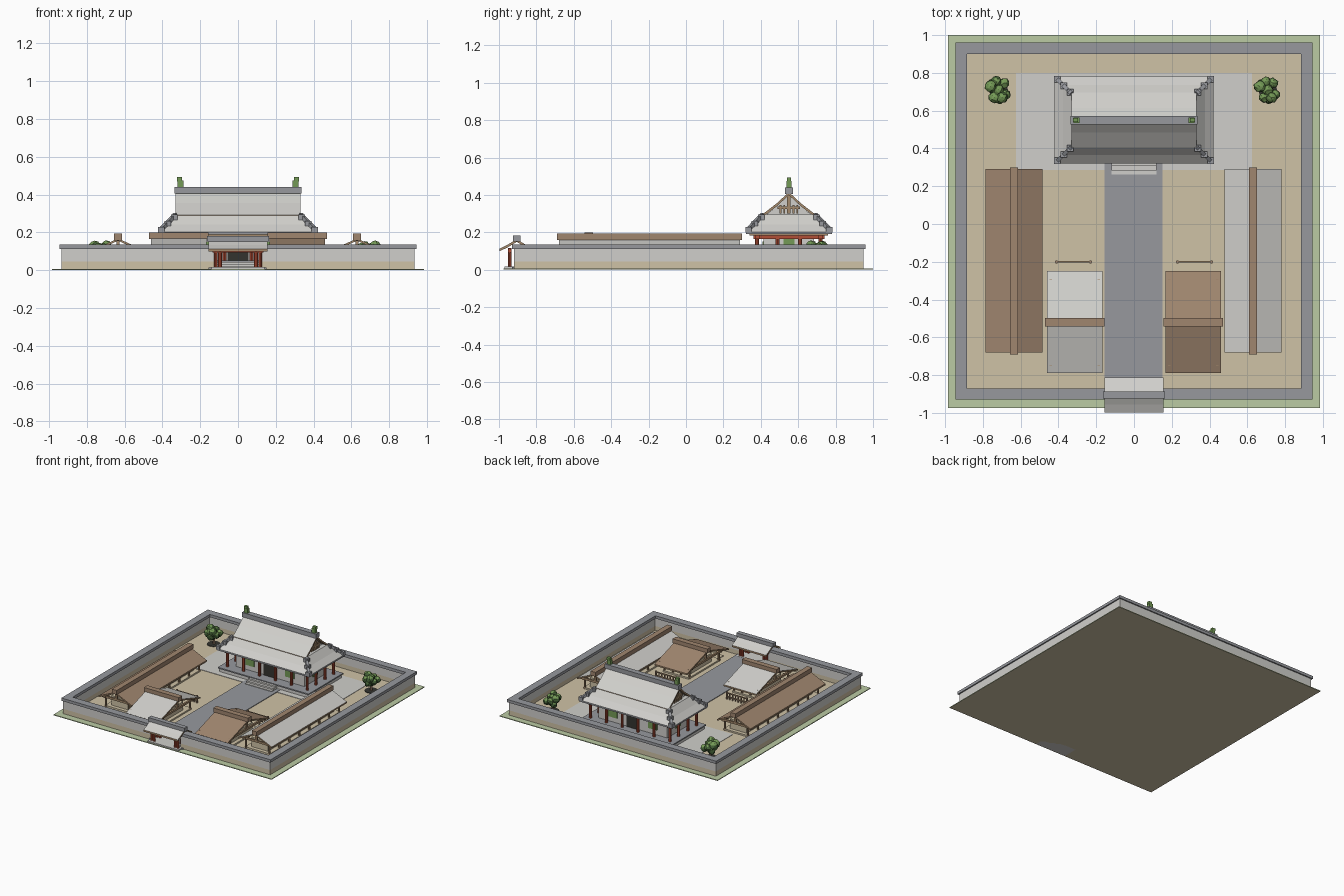
import bpy, bmesh, math, random
from mathutils import Vector

cube = bpy.data.objects.get("Cube")
if cube:
    bpy.data.objects.remove(cube, do_unlink=True)
random.seed(4)


def material(name, hexcode):
    rgb = [int(hexcode[i:i + 2], 16) / 255 for i in (0, 2, 4)]
    col = [((c + 0.055) / 1.055) ** 2.4 for c in rgb] + [1]
    m = bpy.data.materials.new(name)
    m.use_nodes = True
    m.diffuse_color = col
    bsdf = next(n for n in m.node_tree.nodes if n.type == 'BSDF_PRINCIPLED')
    bsdf.inputs["Base Color"].default_value = col
    return m


GRASS = material("pale_grass", "BBCBA3")
SAND = material("sand", "CFC2A6")
STONE = material("grey_stone", "97999E")
TILE = material("light_tile", "D0CFCB")
BROWN = material("brown_roof", "A0866F")
BEAM = material("timber", "A58A6C")
RED = material("red_paint", "B24E36")
JADE = material("jade_green", "749A56")
LEAF = material("dark_leaf", "48673A")
DARK = material("dark_door", "34342F")


def finish(name, bm, mats, rule=None):
    bmesh.ops.recalc_face_normals(bm, faces=bm.faces)
    bm.normal_update()
    if rule:
        for f in bm.faces:
            f.material_index = rule(f)
    me = bpy.data.meshes.new(name)
    bm.to_mesh(me)
    bm.free()
    for m in mats:
        me.materials.append(m)
    ob = bpy.data.objects.new(name, me)
    bpy.context.collection.objects.link(ob)
    return ob


def box(name, x, y, z, mats, rule=None):
    """Box from (low, high) pairs."""
    bm = bmesh.new()
    bmesh.ops.create_cube(bm, size=1)
    for v in bm.verts:
        v.co = [r[0] if c < 0 else r[1] for c, r in zip(v.co, (x, y, z))]
    return finish(name, bm, mats if isinstance(mats, list) else [mats], rule)


def loft(name, rings, mats, rule=None):
    bm = bmesh.new()
    loops = [[bm.verts.new(p) for p in ring] for ring in rings]
    n = len(loops[0])
    for a, b in zip(loops, loops[1:]):
        for i in range(n):
            bm.faces.new((a[i], a[(i + 1) % n], b[(i + 1) % n], b[i]))
    bm.faces.new(loops[0])
    bm.faces.new(loops[-1])
    return finish(name, bm, mats, rule)


def post(name, x, y, z0, z1, r, mat, sides=8):
    ring = [(math.cos(i * math.tau / sides) * r, math.sin(i * math.tau / sides) * r) for i in range(sides)]
    return loft(name, [[(x + a, y + b, z) for a, b in ring] for z in (z0, z1)], [mat])


def roof(name, place, half, half_len, thick, mat):
    """Chevron roof from a half profile of (span, height); timber ends and soffit."""
    top = [(-s, z) for s, z in reversed(half[1:])] + half
    prof = top + [(s, z - thick) for s, z in reversed(top)]
    rings = [[place(a, s) + (z,) for s, z in prof] for a in (-half_len, half_len)]
    return loft(name, rings, [mat, BEAM], lambda f: 0 if f.normal.z > 0.1 else 1)


def rod(name, p, q, r, mat):
    """Square bar between two points."""
    p, q = Vector(p), Vector(q)
    d = (q - p).normalized()
    side = d.cross(Vector((0, 0, 1)))
    side = side.normalized() if side.length > 0.01 else Vector((1, 0, 0))
    up = side.cross(d)
    offs = [(side * a + up * b) * r for a, b in ((-1, -1), (1, -1), (1, 1), (-1, 1))]
    return loft(name, [[e + o for o in offs] for e in (p, q)], [mat])


# Ground, court and paving
box("ground", (-.985, .985), (-.975, 1), (0, .006), [GRASS, SAND], lambda f: int(f.normal.z < -.5))
box("court", (-.9, .9), (-.88, .91), (.004, .01), SAND)
box("hall_apron", (-.625, .625), (.285, .8), (.004, .013), TILE)
box("path", (-.155, .152), (-.93, .325), (.004, .015), STONE)

# Perimeter wall with a gap for the gate
X, Y0, Y1, T, G = .935, -.92, .95, .04, .125
runs = [("back_wall", (-X, X), (Y1 - T, Y1)),
        ("left_wall", (X - T, X), (Y0, Y1)), ("right_wall", (-X, T - X), (Y0, Y1)),
        ("front_left_wall", (G, X), (Y0, Y0 + T)), ("front_right_wall", (-X, -G), (Y0, Y0 + T))]
for name, x, y in runs:
    box(name + "_base", x, y, (.004, .045), SAND)
    box(name, x, y, (.045, .115), TILE)
    e = .01
    box(name + "_cap", (x[0] - e, x[1] + e), (y[0] - e, y[1] + e), (.112, .135), STONE)

# Gate
box("gate_sill", (-.14, .14), (-.97, -.85), (0, .016), TILE)
for x in (-.118, -.095, .095, .118):
    for y in (-.943, -.87):
        post("gate_post", x, y, .014, .115, .01, RED)
for y in (-.943, -.87):
    box("gate_lintel", (-.135, .135), (y - .009, y + .009), (.093, .11), RED)
roof("gate_roof", lambda a, s: (a, -.905 + s), [(0, .163), (.05, .133), (.093, .112)], .155, .014, TILE)
box("gate_ridge", (-.165, .165), (-.924, -.886), (.152, .182), STONE)


# Open timber sheds
def shed(name, cx, cy, along_y, half_len, span, ridge, eave, mat, bays):
    def place(a, s):
        return (cx + s, cy + a) if along_y else (cx + a, cy + s)

    def bar(part, a, s, z, m):
        p, q = place(a[0], s[0]), place(a[1], s[1])
        box(name + part, (p[0], q[0]), (p[1], q[1]), z, m)

    L, S = half_len, span
    roof(name + "_roof", place, [(0, ridge), (S, eave)], L, .012, mat)
    bar("_ridge", (-L - .01, L + .01), (-.022, .022), (ridge - .01, ridge + .025), BROWN)
    bar("_floor", (-L + .03, L - .03), (-S * .75, S * .75), (.004, .022), SAND)
    bar("_back_wall", (-L + .06, L - .06), (-S * .5, S * .5), (.02, eave), SAND)
    slope = (ridge - eave) / S
    beam_z = ridge - slope * S * .7 - .014
    for side in (-1, 1):
        s = side * S * .7
        bar("_plate", (-L + .01, L - .01), (s - .008, s + .008), (beam_z - .016, beam_z), BEAM)
        for i in range(bays + 1):
            a = (L - .035) * (2 * i / bays - 1)
            post(name + "_post", *place(a, s), .01, beam_z, .009, BEAM, 6)
    for a in (-L + .02, L - .02):
        bar("_tie_beam", (a - .007, a + .007), (-S * .85, S * .85), (beam_z - .014, beam_z + .002), BEAM)
        bar("_king_post", (a - .007, a + .007), (-.009, .009), (beam_z, ridge - .01), BEAM)


shed("right_gallery", -.635, -.195, True, .485, .15, .168, .1, BROWN, 7)
shed("left_gallery", .63, -.195, True, .485, .15, .168, .1, TILE, 7)
shed("front_right_shed", -.313, -.52, False, .147, .27, .175, .09, TILE, 3)
shed("front_left_shed", .313, -.52, False, .147, .27, .175, .09, BROWN, 3)
for sx in (-1, 1):
    box("shed_step", (sx * .32 - .1, sx * .32 + .1), (-.8, -.72), (.004, .016), SAND)
    # Slatted rack behind each shed
    for z in (.03, .06):
        rod("rack_rail", (sx * .23, -.2, z), (sx * .41, -.2, z), .004, BEAM)
    for i in range(8):
        end = i in (0, 7)
        post("rack_slat", sx * (.23 + i * .18 / 7), -.2, .006, .068 if end else .06, .009 if end else .005, BROWN, 6)

# Main hall: platform and steps
CY = .55
box("platform", (-.4, .4), (CY - .215, CY + .215), (.004, .045), TILE)
box("platform_edge", (-.41, .41), (CY - .225, CY + .225), (.04, .05), STONE)
for i in range(3):
    box("hall_step", (-.12, .12), (.262 + i * .022, .345), (.004, .02 + i * .012), TILE)

# Main hall: walls, doors, windows, columns
box("hall_wall", (-.31, .31), (CY - .135, CY + .135), (.045, .19), TILE)
for s in (-1, 1):
    y = CY + s * .138
    box("door", (-.055, .055), (y - .004, y + .004), (.05, .15), DARK)
    for x in (-.18, .18):
        box("window", (x - .04, x + .04), (y - .004, y + .004), (.09, .15), JADE)
    box("side_window", (s * .313 - .004, s * .313 + .004), (CY - .03, CY + .03), (.09, .165), JADE)
    for i in range(6):
        post("column", -.36 + i * .144, CY + s * .17, .048, .18, .011, RED)
    for y in (-.06, .06):
        post("column", s * .36, CY + y, .048, .18, .011, RED)
    box("eave_beam_long", (-.385, .385), (CY + s * .17 - .012, CY + s * .17 + .012), (.165, .188), RED)
    box("eave_beam_side", (s * .36 - .012, s * .36 + .012), (CY - .19, CY + .19), (.165, .188), RED)
box("eave_frame", (-.4, .4), (CY - .21, CY + .21), (.182, .194), BEAM)


# Main hall: hipped skirt below a gabled upper roof
def rect(x, y, z):
    return [(a * x, CY + b * y, z) for a, b in ((-1, -1), (1, -1), (1, 1), (-1, 1))]


loft("hall_skirt_roof", [rect(.42, .23, .19), rect(.42, .23, .203), rect(.375, .185, .242), rect(.33, .14, .295)],
     [TILE, BEAM, STONE], lambda f: 1 if f.normal.z < -.5 else 2 if abs(f.normal.z) < .1 else 0)
roof("hall_upper_roof", lambda a, s: (a, CY + s), [(0, .415), (.065, .355), (.145, .293)], .33, .016, TILE)
box("hall_ridge", (-.335, .335), (CY - .022, CY + .022), (.405, .44), STONE)
loft("hall_gable", [[(x, CY - .13, .285), (x, CY + .13, .285), (x, CY + .06, .345), (x, CY, .4), (x, CY - .06, .345)]
                    for x in (-.295, .295)], [TILE])
for s in (-1, 1):
    x = s * .305
    box("gable_beam", (x - .012, x + .012), (CY - .06, CY + .06), (.325, .337), BEAM)
    box("gable_post", (x - .012, x + .012), (CY - .01, CY + .01), (.3, .4), BEAM)
    for k in (-.045, -.025, .025, .045):
        box("gable_strut", (x - .01, x + .01), (CY + k - .005, CY + k + .005), (.3, .345), BEAM)
    # Ridge finials
    box("finial", (x - .016, x + .016), (CY - .014, CY + .014), (.438, .475), JADE)
    x = s * .31
    box("finial_tip", (x - .014, x + .014), (CY - .011, CY + .011), (.47, .492), JADE)
    # Hip ridges with stepped end tiles
    for t in (-1, 1):
        rod("hip_ridge", (s * .33, CY + t * .14, .295), (s * .41, CY + t * .22, .212), .01, STONE)
        for k in range(3):
            x, y, z = s * (.338 + k * .034), CY + t * (.148 + k * .034), .281 - k * .033
            box("hip_tile", (x - .017, x + .017), (y - .017, y + .017), (z - .015, z + .013), STONE)

# Trees in the back corners
for sx in (-.717, .708):
    post("tree_bed", sx, .71, .006, .014, .05, DARK, 12)
    post("tree_trunk", sx, .71, .01, .09, .01, BROWN, 6)
    for i in range(11):
        a, r = i * 2.4, .045 * (i % 4 > 0)
        bm = bmesh.new()
        bmesh.ops.create_icosphere(bm, subdivisions=2, radius=random.uniform(.026, .034))
        for v in bm.verts:
            v.co = v.co * random.uniform(.88, 1.12)
            v.co += Vector((sx + r * math.cos(a), .71 + r * math.sin(a), .08 + .0045 * i))
        finish("foliage", bm, [LEAF, JADE], lambda f: int(f.normal.z > .55))
